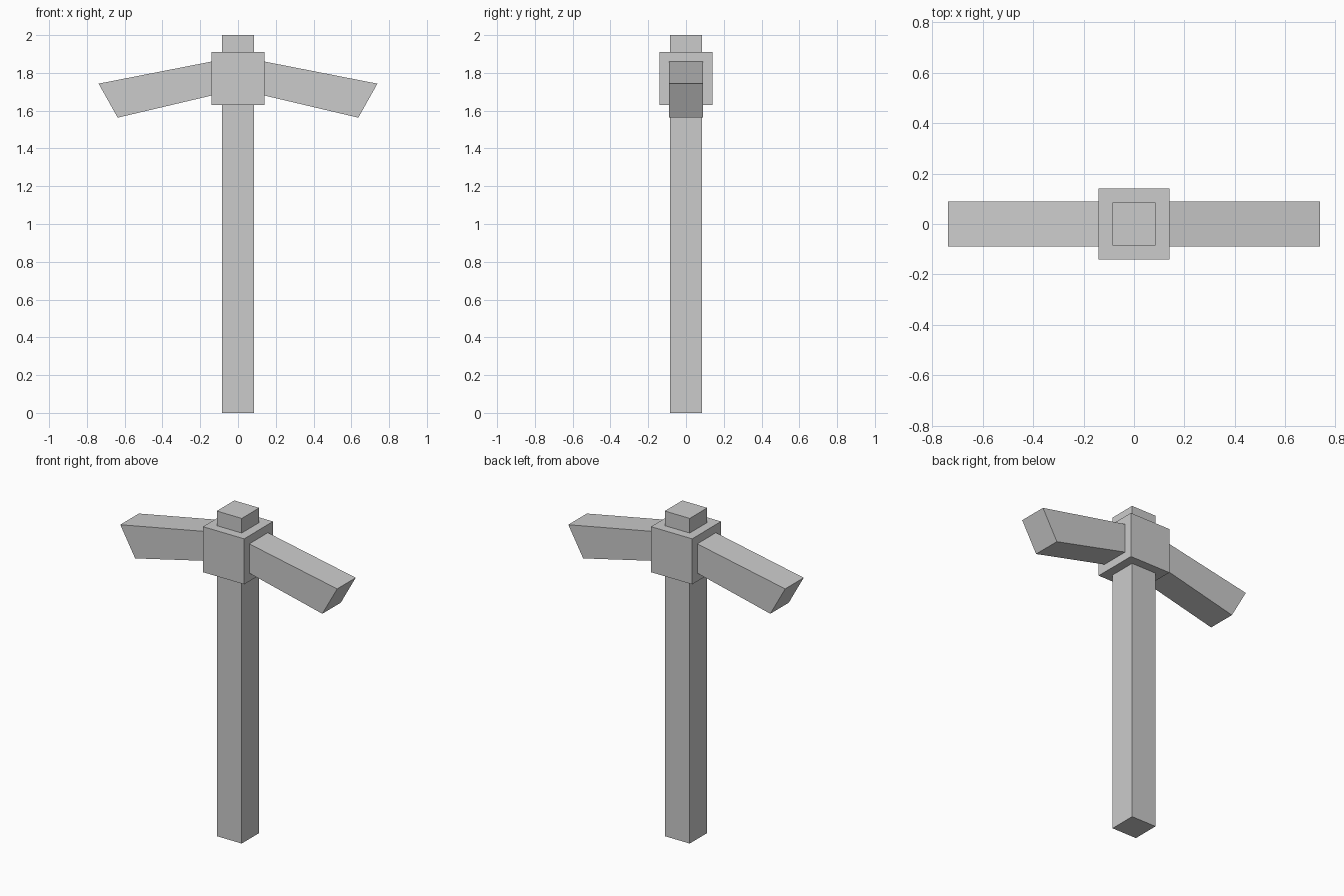
import bpy
import bmesh

if "Cube" in bpy.data.objects:
    bpy.data.objects.remove(bpy.data.objects["Cube"])


def box(name, half, z0, z1):
    """Square upright box centred on the z axis."""
    bpy.ops.mesh.primitive_cube_add(size=1, location=(0, 0, (z0 + z1) / 2))
    obj = bpy.context.object
    obj.name = name
    obj.scale = (2 * half, 2 * half, z1 - z0)
    bpy.ops.object.transform_apply(location=False, rotation=False, scale=True)
    return obj


def prism(name, profile, half_depth):
    """Extrude an x-z profile along y."""
    bm = bmesh.new()
    face = bm.faces.new([bm.verts.new((x, -half_depth, z)) for x, z in profile])
    new = bmesh.ops.extrude_face_region(bm, geom=[face])["geom"]
    verts = [v for v in new if isinstance(v, bmesh.types.BMVert)]
    bmesh.ops.translate(bm, verts=verts, vec=(0, 2 * half_depth, 0))
    bmesh.ops.recalc_face_normals(bm, faces=bm.faces[:])
    mesh = bpy.data.meshes.new(name)
    bm.to_mesh(mesh)
    bm.free()
    obj = bpy.data.objects.new(name, mesh)
    bpy.context.collection.objects.link(obj)
    return obj


# Tall post passing through the head block
box("post", 0.085, 0, 2)
box("head_block", 0.14, 1.63, 1.91)

# Drooping arms with slanted ends, one on each side
arm_profile = [(0.14, 1.68), (0.637, 1.563), (0.738, 1.743), (0.14, 1.86)]
for side, sign in (("right", 1), ("left", -1)):
    prism(f"{side}_arm", [(sign * x, z) for x, z in arm_profile], 0.09)
